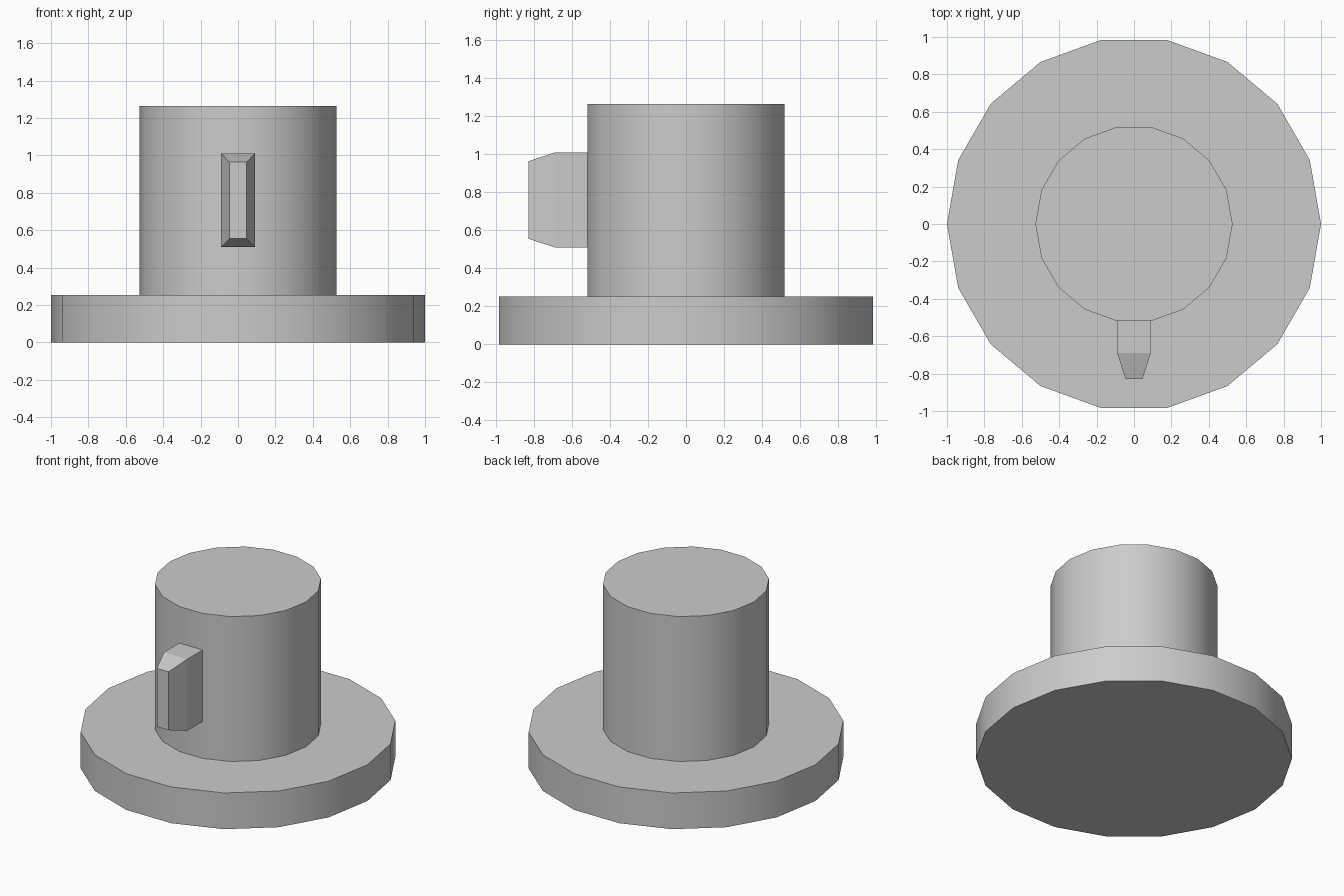
import bpy, bmesh
from math import cos, sin, radians

if "Cube" in bpy.data.objects:
    bpy.data.objects.remove(bpy.data.objects["Cube"])


def loft(name, rings, smooth):
    """Skin a stack of equal-length point rings and cap both ends."""
    bm = bmesh.new()
    loops = [[bm.verts.new(p) for p in ring] for ring in rings]
    n = len(loops[0])
    for a, b in zip(loops, loops[1:]):
        for i in range(n):
            j = (i + 1) % n
            bm.faces.new((a[i], a[j], b[j], b[i]))
    bm.faces.new(loops[0][::-1])
    bm.faces.new(loops[-1])
    bmesh.ops.recalc_face_normals(bm, faces=bm.faces)
    mesh = bpy.data.meshes.new(name)
    bm.to_mesh(mesh)
    bm.free()
    obj = bpy.data.objects.new(name, mesh)
    bpy.context.collection.objects.link(obj)
    if smooth:
        bpy.ops.object.select_all(action='DESELECT')
        obj.select_set(True)
        bpy.context.view_layer.objects.active = obj
        bpy.ops.object.shade_smooth_by_angle(angle=radians(30))
    return obj


def circle(r, z, sides=18):
    steps = [radians(360 * i / sides) for i in range(sides)]
    return [(r * cos(t), r * sin(t), z) for t in steps]


def rect(y, half_w, half_h, zc=0.76):
    return [(sx * half_w, y, zc + sz * half_h)
            for sx, sz in ((-1, -1), (1, -1), (1, 1), (-1, 1))]


# wide base disc stepping in to an upright post
loft("base_and_post", [circle(1.0, 0), circle(1.0, 0.253),
                       circle(0.527, 0.253), circle(0.527, 1.265)], True)

# tapered tab on the front of the post
loft("front_tab", [rect(-0.515, 0.09, 0.25), rect(-0.69, 0.09, 0.25),
                   rect(-0.83, 0.045, 0.204)], False)
